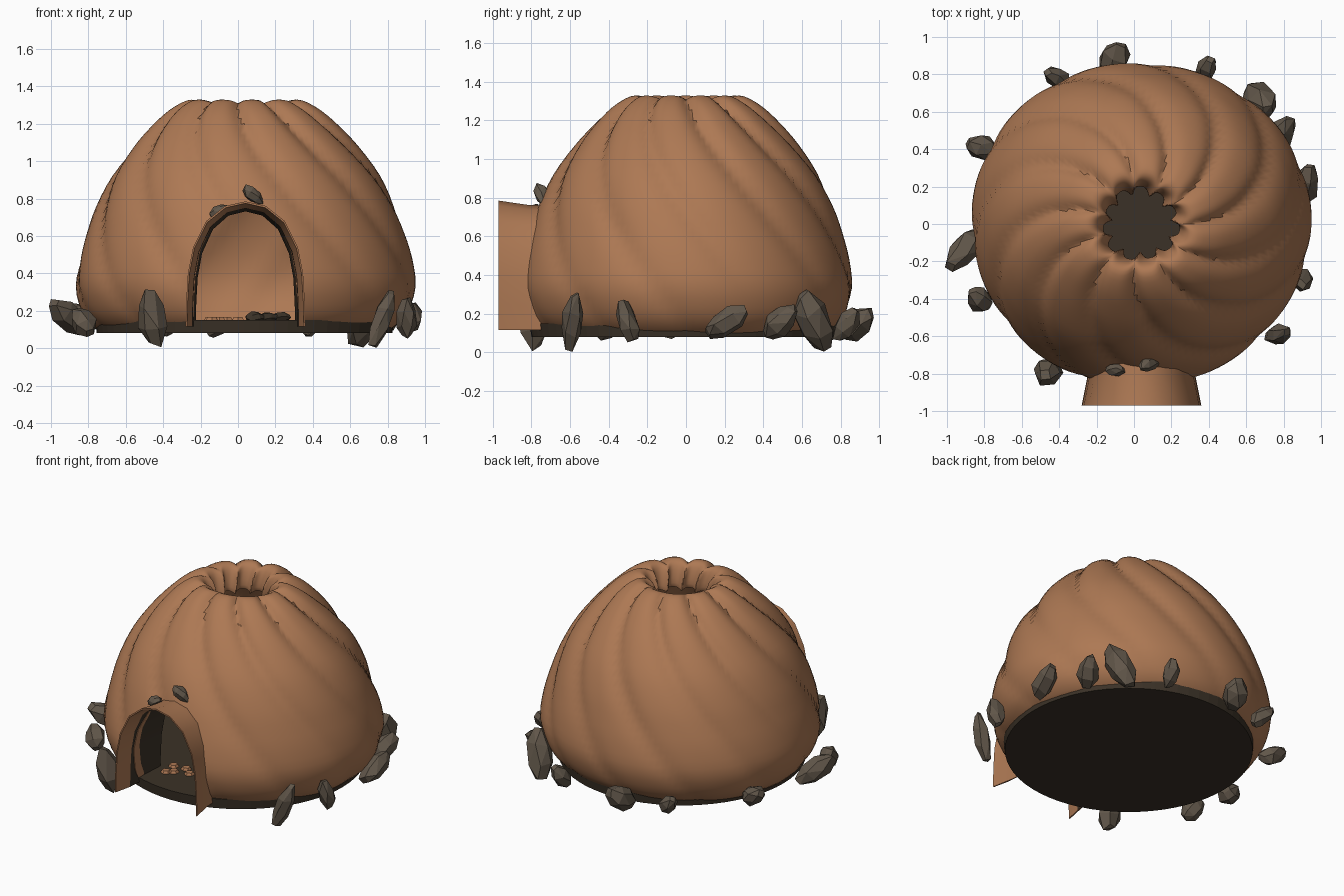
import bpy, bmesh, math, random
from mathutils import Vector

random.seed(4)
if "Cube" in bpy.data.objects:
    bpy.data.objects.remove(bpy.data.objects["Cube"])


def material(name, rgb):
    m = bpy.data.materials.new(name)
    m.use_nodes = True
    m.diffuse_color = (*rgb, 1)
    bsdf = m.node_tree.nodes["Principled BSDF"]
    bsdf.inputs["Base Color"].default_value = (*rgb, 1)
    bsdf.inputs["Roughness"].default_value = 0.9
    return m


clay = material("brown clay", (0.42, 0.19, 0.088))
stone = material("grey stone", (0.12, 0.094, 0.068))
earth = material("dark earth", (0.043, 0.031, 0.02))


def finish(name, bm, mats, smooth=None):
    bmesh.ops.recalc_face_normals(bm, faces=bm.faces)
    mesh = bpy.data.meshes.new(name)
    bm.to_mesh(mesh)
    bm.free()
    for m in mats:
        mesh.materials.append(m)
    ob = bpy.data.objects.new(name, mesh)
    bpy.context.collection.objects.link(ob)
    if smooth:
        bpy.ops.object.select_all(action="DESELECT")
        ob.select_set(True)
        bpy.context.view_layer.objects.active = ob
        bpy.ops.object.shade_smooth_by_angle(angle=math.radians(smooth))
    return ob


def bridge(bm, a, b, closed=True, mat=0):
    n = len(a)
    for i in range(n if closed else n - 1):
        j = (i + 1) % n
        bm.faces.new((a[i], a[j], b[j], b[i])).material_index = mat


def spline(points, steps):
    """Smooth closed curve through the points."""
    out, n = [], len(points)
    for i in range(n):
        p0, p1, p2, p3 = (Vector(points[(i + k) % n]) for k in (-1, 0, 1, 2))
        for s in range(steps):
            t = s / steps
            out.append(0.5 * (2 * p1 + (p2 - p0) * t + (2 * p0 - 5 * p1 + 4 * p2 - p3) * t**2
                              + (3 * p1 - p0 - 3 * p2 + p3) * t**3))
    return out


# Dome: closed wall section revolved, with swirling folds
section = [(.80, .11), (.87, .19), (.91, .33), (.89, .48), (.85, .62), (.8, .76), (.72, .92),
           (.61, 1.07), (.51, 1.18), (.41, 1.27), (.31, 1.325), (.25, 1.315), (.215, 1.25),
           (.205, 1.17), (.25, 1.16), (.46, 1.13), (.68, .9), (.81, .6), (.85, .33), (.76, .11)]
SEGMENTS, FOLDS = 144, 11


def dome_point(r, z, a):
    phase = FOLDS / 2 * (a - 0.95 * (1.33 - z))
    groove = (1 - abs(math.sin(phase))) ** 1.5
    depth = 0.012 + 0.035 * max(0, min(1, (z - 0.2) / 0.8))
    r += 0.008 * math.sin(3 * a + 2 * z) - depth * groove
    z -= 0.02 * groove * max(0, (z - 0.9) / 0.4)
    return (0.035 + r * math.cos(a), 0.955 * r * math.sin(a), z)


bm = bmesh.new()
rings = [[bm.verts.new(dome_point(p.x, p.y, math.tau * i / SEGMENTS)) for i in range(SEGMENTS)]
         for p in spline(section, 3)]
for k, ring in enumerate(rings):
    bridge(bm, ring, rings[(k + 1) % len(rings)])
dome = finish("dome", bm, [clay], 40)

# Doorway arch
half_arch = [(.32, .115), (.317, .25), (.308, .4), (.28, .54), (.21, .68), (.11, .76)]
arch = [(-x, z) for x, z in half_arch] + [(0, .785)] + [(x, z) for x, z in reversed(half_arch)]


def arch_ring(bm, y, sx, sz, drop=0):
    return [bm.verts.new((0.04 + x * sx, y, 0.115 - drop + (z - 0.115) * sz)) for x, z in arch]


bm = bmesh.new()
a, b = arch_ring(bm, -1.1, .865, .945, .1), arch_ring(bm, -.42, .865, .945, .1)
for ring in (a, b):
    for v in ring:
        v.co.z += 0.1 if v.co.z > 0.05 else 0
bridge(bm, a, b)
bm.faces.new(a)
bm.faces.new(b)
cutter = finish("door_cutter", bm, [clay])
cutter.hide_render = True
cutter.hide_viewport = True
cut = dome.modifiers.new("doorway", "BOOLEAN")
cut.operation, cut.solver, cut.object = "DIFFERENCE", "EXACT", cutter

# Entrance tunnel: flared clay mouth with a dark lining
bm = bmesh.new()
loft = [arch_ring(bm, y, sx, sz) for y, sx, sz in
        [(-.54, .88, .96), (-.81, .9, .965), (-.97, 1, 1), (-.97, .975, .985),
         (-.85, .89, .945), (-.54, .83, .92)]]
for k in range(len(loft)):
    bridge(bm, loft[k], loft[(k + 1) % len(loft)], closed=False, mat=1 if k >= 4 else 0)
for end in (0, -1):
    bm.faces.new([ring[end] for ring in loft])
finish("entrance_tunnel", bm, [clay, earth], 30)

# Floor slab
bm = bmesh.new()
bmesh.ops.create_cone(bm, cap_ends=True, segments=64, radius1=.79, radius2=.8, depth=.07)
bmesh.ops.translate(bm, verts=bm.verts, vec=(.035, -.01, .115))
finish("floor", bm, [earth])


def rock(name, pos, axis, length, width, mat=stone):
    """Faceted boulder stretched along an axis."""
    bm = bmesh.new()
    turn = Vector(axis).to_track_quat("Z", "Y")
    for h, r, n in ((-1, .5, 4), (-.4, 1, 6), (.4, .95, 6), (1, .45, 4)):
        spin = random.uniform(0, 1)
        for i in range(n):
            a = spin + math.tau * i / n
            q = r * random.uniform(.85, 1.1) * width
            p = Vector((q * math.cos(a), q * math.sin(a), (h + random.uniform(-.12, .12)) * length))
            bm.verts.new(turn @ p + Vector(pos))
    hull = bmesh.ops.convex_hull(bm, input=bm.verts)
    loose = [v for v in hull["geom_interior"] if isinstance(v, bmesh.types.BMVert)]
    bmesh.ops.delete(bm, geom=loose, context="VERTS")
    bmesh.ops.dissolve_limit(bm, angle_limit=math.radians(14), verts=bm.verts, edges=bm.edges)
    return finish(name, bm, [mat])


# Boulders around the foot: position, lean, half length, half width
boulders = [
    ((-.81, .41, .17), (-1, .3, .5), .09, .065),
    ((-.91, -.14, .17), (-.5, -.6, .5), .13, .075),
    ((-.83, -.40, .14), (-.4, .5, .6), .08, .065),
    ((-.46, -.79, .16), (-.1, -.1, 1), .145, .075),
    ((-.41, .78, .14), (-.5, .3, .6), .09, .055),
    ((-.11, .88, .15), (.3, .6, .4), .1, .08),
    ((.39, .83, .14), (.2, .5, .8), .09, .055),
    ((.67, .66, .16), (.3, -.35, 1), .155, .085),
    ((.79, .49, .16), (.3, .5, .5), .1, .07),
    ((.92, .21, .16), (.15, .8, .5), .12, .065),
    ((.90, -.30, .16), (0, -.2, .8), .105, .055),
    ((.77, -.59, .16), (.35, .1, 1), .145, .055)]
for i, spec in enumerate(boulders):
    rock(f"boulder_{i + 1}", *spec)

# Stones peeking out of the clay above the door
rock("lintel_stone_1", (.08, -.75, .82), (.5, .15, -.45), .065, .04)
rock("lintel_stone_2", (-.1, -.78, .73), (.6, 0, .3), .05, .035)

# Dark hearth stones and clay shards on the floor
for i in range(3):
    rock(f"hearth_stone_{i + 1}", (.09 + .07 * i, -.5 + .03 * i, .165), (1, .2, 0), .05, .03, earth)
for i, (x, y) in enumerate([(-.15, -.5), (-.1, -.57), (-.06, -.49), (-.14, -.6), (0, -.54)]):
    bm = bmesh.new()
    bmesh.ops.create_cone(bm, cap_ends=True, segments=6, radius1=.035, radius2=.025, depth=.016)
    bmesh.ops.translate(bm, verts=bm.verts, vec=(x, y, .16))
    finish(f"clay_shard_{i + 1}", bm, [clay])
